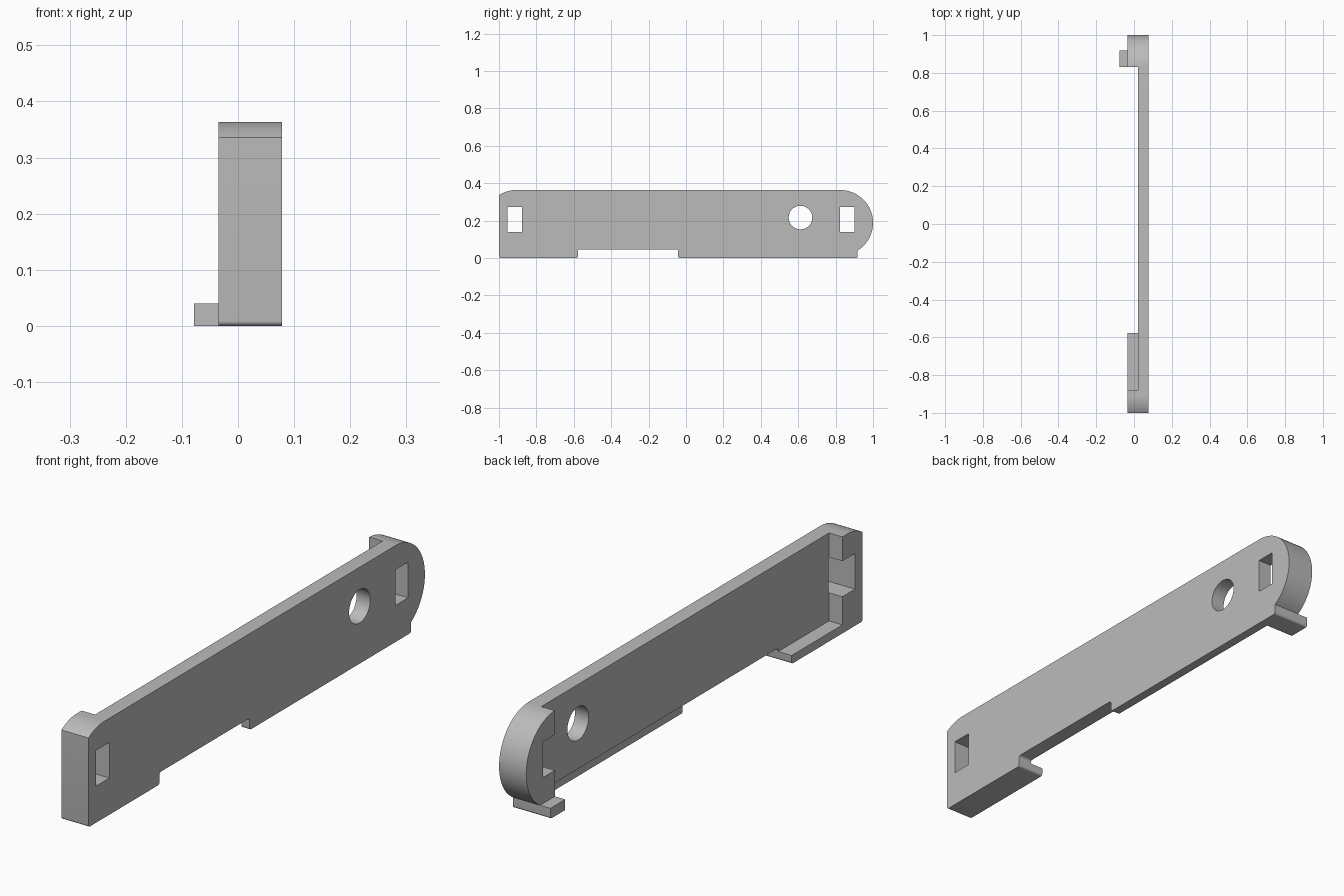
import bpy, bmesh, math
from mathutils import Vector

if "Cube" in bpy.data.objects:
    bpy.data.objects.remove(bpy.data.objects["Cube"])

X_IN, X_PLATE, X_OUT = -0.035, 0.021, 0.078

grey = bpy.data.materials.new("light_grey")
grey.use_nodes = True
colour = (0.5, 0.5, 0.5, 1)
grey.diffuse_color = colour
grey.node_tree.nodes["Principled BSDF"].inputs["Base Color"].default_value = colour


def arc(cy, cz, r, start, end, steps):
    angles = [math.radians(start + (end - start) * i / steps) for i in range(steps + 1)]
    return [(cy + r * math.cos(a), cz + r * math.sin(a)) for a in angles]


def rounded(prev, corner, following, r, steps=6):
    """Round a right-angled corner."""
    p = Vector(corner)
    u = (Vector(prev) - p).normalized()
    v = (Vector(following) - p).normalized()
    centre = p + r * (u + v)
    turns = [math.pi / 2 * i / steps for i in range(steps + 1)]
    return [tuple(centre - r * (v * math.cos(t) + u * math.sin(t))) for t in turns]


def extrude(name, outline, x0, x1):
    """Sweep a side-on (y, z) outline across the width."""
    bm = bmesh.new()
    face = bm.faces.new([bm.verts.new((x0, y, z)) for y, z in outline])
    new = bmesh.ops.extrude_face_region(bm, geom=[face])["geom"]
    bmesh.ops.translate(bm, vec=(x1 - x0, 0, 0),
                        verts=[g for g in new if isinstance(g, bmesh.types.BMVert)])
    bmesh.ops.recalc_face_normals(bm, faces=bm.faces)
    mesh = bpy.data.meshes.new(name)
    bm.to_mesh(mesh)
    bm.free()
    mesh.materials.append(grey)
    obj = bpy.data.objects.new(name, mesh)
    bpy.context.collection.objects.link(obj)
    return obj


def rect(y0, y1, z0, z1):
    return [(y0, z0), (y1, z0), (y1, z1), (y0, z1)]


def combine(body, other, operation):
    other.hide_render = True
    mod = body.modifiers.new(operation, "BOOLEAN")
    mod.operation, mod.object, mod.solver = operation, other, "EXACT"
    bpy.context.view_layer.objects.active = body
    bpy.ops.object.modifier_apply(modifier=mod.name)
    bpy.data.objects.remove(other)


# Full-depth body: notched bottom, round rear end, eased front top
corners = [(-1, 0), (-0.578, 0), (-0.578, 0.045), (-0.042, 0.045),
           (-0.042, 0), (0.918, 0), (0.918, 0.04)]
outline = []
for i, corner in enumerate(corners[:-1]):
    prev = corners[i - 1] if i else (-1, 0.3)
    outline += rounded(prev, corner, corners[i + 1], 0.009)
outline.append(corners[-1])
outline += arc(0.825, 0.188, 0.175, -55, 90, 32)
outline += arc(-0.91, 0.2, 0.163, 90, 123.5, 10)
panel = extrude("side_panel", outline, X_IN, X_OUT)

# Hollow the inside, leaving two end blocks and a front bottom ledge
pocket = [(-0.88, 0.5), (-0.88, 0.032), (-0.565, 0.032),
          (-0.565, -0.1), (0.83, -0.1), (0.83, 0.5)]
combine(panel, extrude("pocket", pocket, -0.2, X_PLATE), "DIFFERENCE")

# Thin lip along the bottom edge
combine(panel, extrude("lip_rebate", rect(-0.1, 0.83, -0.1, 0.045), -0.2, 0.043), "DIFFERENCE")

# Slots at both ends and the round hole
for y0, y1 in ((-0.955, -0.876), (0.824, 0.9)):
    combine(panel, extrude("slot", rect(y0, y1, 0.138, 0.272), -0.2, 0.2), "DIFFERENCE")
hole = arc(0.612, 0.216, 0.063, 0, 360, 48)[:-1]
combine(panel, extrude("hole", hole, -0.2, 0.2), "DIFFERENCE")

# Rear locking tab
tab = rect(0.83, 0.918, 0, 0.04)
tab[1:2] = rounded(tab[0], tab[1], tab[2], 0.009)
combine(panel, extrude("rear_tab", tab, -0.078, 0), "UNION")

panel.select_set(True)
bpy.context.view_layer.objects.active = panel
bpy.ops.object.shade_smooth_by_angle(angle=math.radians(30))
